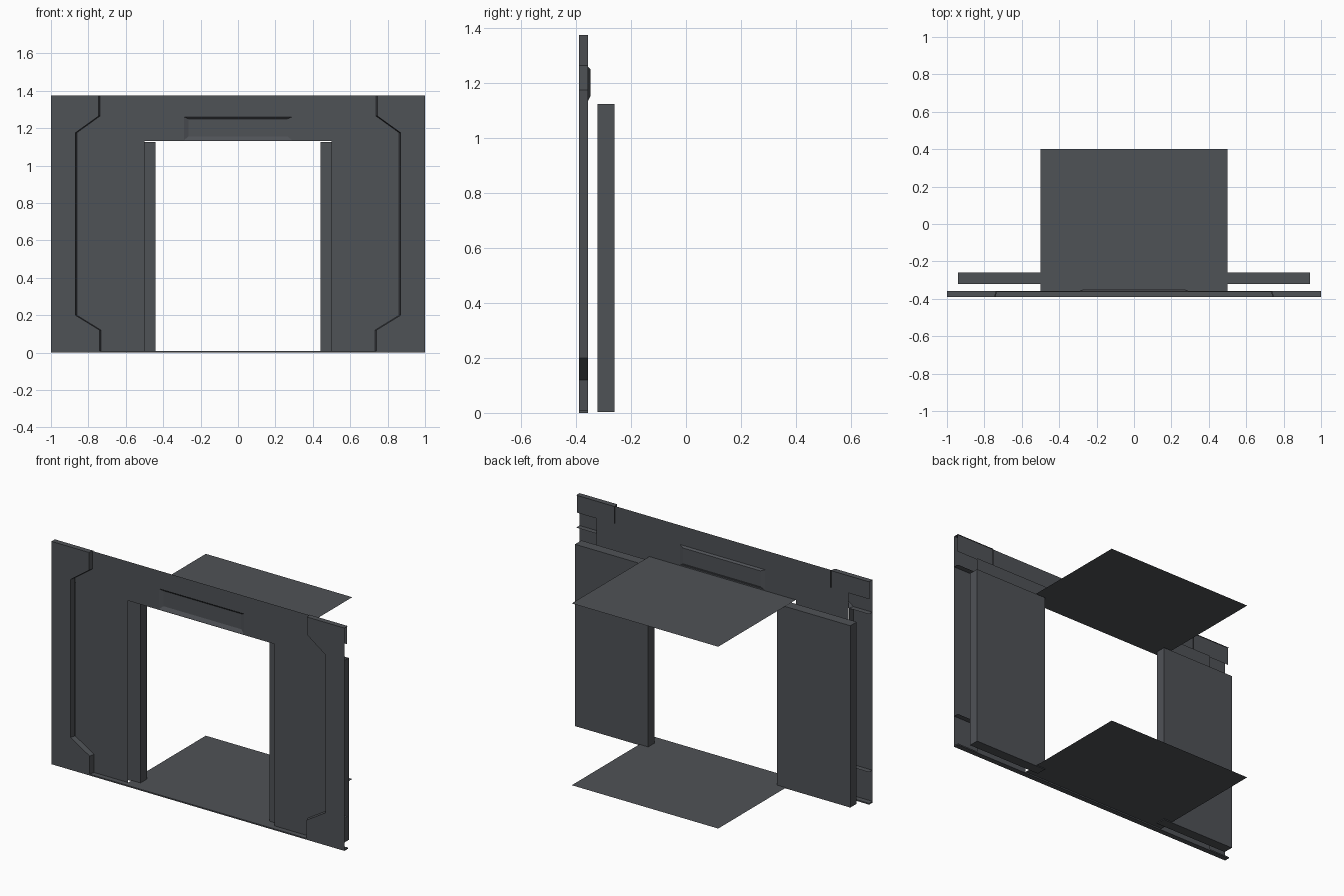
import bpy, bmesh

if "Cube" in bpy.data.objects:
    bpy.data.objects.remove(bpy.data.objects["Cube"])

metal = bpy.data.materials.new("dark_grey_metal")
metal.diffuse_color = (0.078, 0.084, 0.094, 1)
metal.use_nodes = True
metal.node_tree.nodes["Principled BSDF"].inputs["Base Color"].default_value = metal.diffuse_color

FRONT, BACK = -0.39, -0.357   # depth of raised border and of recessed wall
TOP = 1.375


def make(name, faces):
    """Object from a list of polygons, welded where they meet."""
    bm = bmesh.new()
    for f in faces:
        bm.faces.new([bm.verts.new(p) for p in f])
    bmesh.ops.remove_doubles(bm, verts=bm.verts, dist=0.0005)
    me = bpy.data.meshes.new(name)
    bm.to_mesh(me)
    bm.free()
    me.materials.append(metal)
    ob = bpy.data.objects.new(name, me)
    bpy.context.collection.objects.link(ob)
    return ob


def rect(x0, x1, z0, z1, y):
    """Upright rectangle facing the front."""
    return [(x0, y, z0), (x1, y, z0), (x1, y, z1), (x0, y, z1)]


def flat(x0, x1, y0, y1, z):
    return [(x0, y0, z), (x1, y0, z), (x1, y1, z), (x0, y1, z)]


def box(name, x0, x1, y0, y1, z0, z1):
    bm = bmesh.new()
    bmesh.ops.create_cube(bm, size=1)
    for v in bm.verts:
        v.co = (x0 if v.co.x < 0 else x1, y0 if v.co.y < 0 else y1, z0 if v.co.z < 0 else z1)
    me = bpy.data.meshes.new(name)
    bm.to_mesh(me)
    bm.free()
    me.materials.append(metal)
    ob = bpy.data.objects.new(name, me)
    bpy.context.collection.objects.link(ob)


def plate(name, side, outline, rim_edges, slope=0.008):
    """Raised border plate; rim edges run back to the wall, sloping inward."""
    faces = [[(side * x, FRONT, z) for x, z in outline]]
    if side > 0:
        faces[0].reverse()
    for i in rim_edges:
        (xa, za), (xb, zb) = outline[i], outline[(i + 1) % len(outline)]
        lean = [x - slope if x < 0.95 else x for x in (xa, xb)]
        quad = [(side * xa, FRONT, za), (side * xb, FRONT, zb),
                (side * lean[1], BACK, zb), (side * lean[0], BACK, za)]
        if side < 0:
            quad.reverse()
        faces.append(quad)
    make(name, faces)


# recessed wall with a doorway and an opening for the sign
xs = [-0.86, -0.5, -0.29, 0.29, 0.5, 0.86]
zs = [0, 1.13, 1.135, 1.26, 1.27]
wall = []
for i in range(5):
    for j in range(4):
        doorway = j == 0 and 1 <= i <= 3
        sign = j == 2 and i == 2
        if not doorway and not sign:
            wall.append(rect(xs[i], xs[i + 1], zs[j], zs[j + 1], BACK))
make("wall_panel", wall)

# shallow sign pocket above the doorway
outer = rect(-0.29, 0.29, 1.135, 1.26, BACK)
inner = rect(-0.265, 0.265, 1.155, 1.25, -0.347)
make("sign_recess", [inner] + [[outer[k], outer[(k + 1) % 4], inner[(k + 1) % 4], inner[k]]
                               for k in range(4)])

# top beam set behind the corners
make("top_beam", [rect(a, b, 1.265, TOP, -0.363) for a, b in ((-1, -0.74), (-0.74, 0.74), (0.74, 1))]
     + [flat(-0.74, 0.74, -0.363, BACK, 1.265)])

for s, tag in ((-1, "left"), (1, "right")):
    # chamfered corner plates and the straight side plates
    plate("upper_corner_" + tag, s,
          [(1, TOP), (0.745, TOP), (0.745, 1.265), (0.87, 1.175), (1, 1.175)], (0, 1, 2, 3))
    plate("lower_corner_" + tag, s,
          [(1, 0.2), (0.87, 0.2), (0.74, 0.12), (0.74, 0), (1, 0)], (0, 1, 2))
    plate("side_plate_" + tag, s,
          [(1, 1.175), (0.87, 1.175), (0.87, 0.2), (1, 0.2)], (1,))
    # sliding doors standing open behind the wall
    x0, x1 = sorted((s * 0.44, s * 0.94))
    box("sliding_door_" + tag, x0, x1, -0.322, -0.26, 0.003, 1.125)

# threshold, floor and ceiling
box("threshold", -1, 1, FRONT, BACK, 0, 0.008)
make("floor_sheet", [flat(-0.5, 0.5, BACK, 0.4, 0.008)])
make("ceiling_sheet", [flat(-0.5, 0.5, BACK, 0.4, 1.13)])
